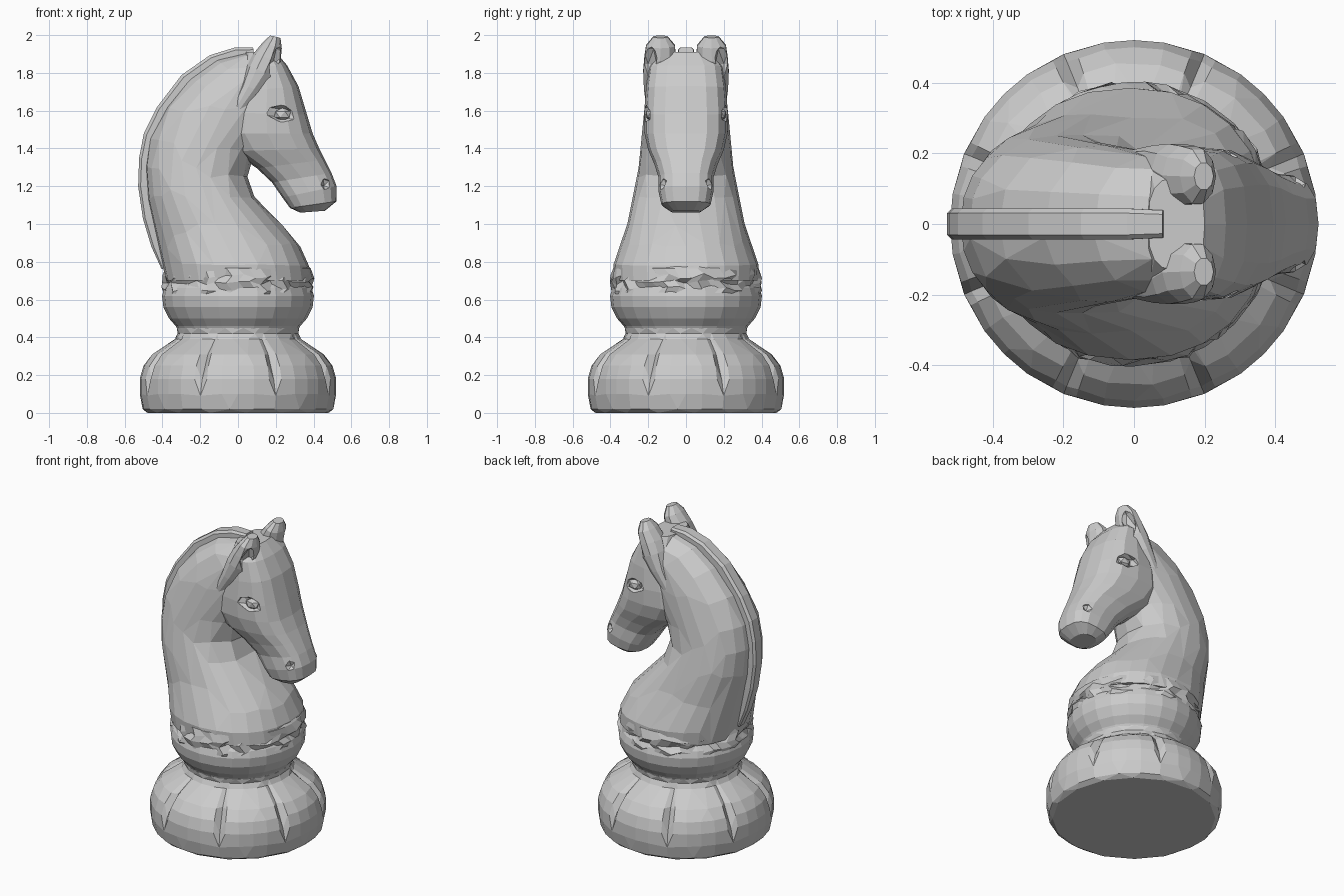
import bpy, bmesh, random
from math import sin, cos, pi, radians, copysign
from mathutils import Vector, Euler

random.seed(4)
if "Cube" in bpy.data.objects:
    bpy.data.objects.remove(bpy.data.objects["Cube"])

stone = bpy.data.materials.new("stone grey")
stone.use_nodes = True
GREY = (0.6, 0.6, 0.6, 1)
stone.diffuse_color = GREY
stone.node_tree.nodes["Principled BSDF"].inputs["Base Color"].default_value = GREY


def skin(name, rings):
    """Close a stack of equal rings into a capped solid."""
    bm = bmesh.new()
    loops = [[bm.verts.new(p) for p in ring] for ring in rings]
    n = len(loops[0])
    for a, b in zip(loops, loops[1:]):
        for i in range(n):
            j = (i + 1) % n
            bm.faces.new((a[i], a[j], b[j], b[i]))
    bm.faces.new(loops[0][::-1])
    bm.faces.new(loops[-1])
    bmesh.ops.recalc_face_normals(bm, faces=bm.faces)
    return finish(name, bm)


def finish(name, bm):
    mesh = bpy.data.meshes.new(name)
    bm.to_mesh(mesh)
    bm.free()
    mesh.materials.append(stone)
    ob = bpy.data.objects.new(name, mesh)
    bpy.context.collection.objects.link(ob)
    return ob


def loft(name, sections, n=20, power=1.0, y=0):
    """Sections: back x, back z, front x, front z, half width, optional y."""
    def shape(v):
        return copysign(abs(v) ** power, v)
    rings = []
    for bx, bz, fx, fz, w, *off in sections:
        back, front = Vector((bx, 0, bz)), Vector((fx, 0, fz))
        mid, half = (back + front) / 2, (front - back) / 2
        yc = Vector((0, y * off[0] if off else 0, 0))
        rings.append([mid + yc + half * shape(cos(t)) + Vector((0, w * shape(sin(t)), 0))
                      for t in (2 * pi * (i + 0.5 * (n < 10)) / n for i in range(n))])
    return skin(name, rings)


def blob(name, loc, size, tilt=0, div=1):
    bm = bmesh.new()
    bmesh.ops.create_icosphere(bm, subdivisions=div, radius=1)
    rot = Euler((0, tilt, 0)).to_matrix()
    for v in bm.verts:
        v.co = Vector(loc) + rot @ (v.co * Vector(size))
    return finish(name, bm)


def bake(ob, cutters=(), ratio=None):
    """Apply cuts and facet reduction, then drop the cutters."""
    for c in cutters:
        c.hide_render = True
        m = ob.modifiers.new("cut", 'BOOLEAN')
        m.operation, m.object, m.solver = 'DIFFERENCE', c, 'EXACT'
    if ratio:
        m = ob.modifiers.new("facets", 'DECIMATE')
        m.ratio = ratio
    dg = bpy.context.evaluated_depsgraph_get()
    mesh = bpy.data.meshes.new_from_object(ob.evaluated_get(dg))
    ob.modifiers.clear()
    ob.data = mesh
    for c in cutters:
        bpy.data.objects.remove(c)


# Lobed foot: eight bulges separated by narrow grooves
foot = [(.48, 0), (.505, .02), (.52, .1), (.52, .18), (.5, .25), (.455, .31),
        (.38, .36), (.335, .39), (.32, .42), (.325, .45)]
offsets = [0, 4, 13, 22.5, 32, 41]
rings = []
for r, z in foot:
    ring = []
    for lobe in range(8):
        for k, o in enumerate(offsets):
            depth = max(0, 1 - abs(z - .27) / .17)
            f = 1 - depth * (.11 if k == 0 else .015 if k in (1, 5) else 0)
            a = radians(22.5 + lobe * 45 + o)
            ring.append((r * f * cos(a), r * f * sin(a), z))
    rings.append(ring)
bake(skin("lobed_foot", rings), ratio=.6)

# Rounded collar above the waist
collar = [(.31, .42), (.33, .46), (.365, .5), (.395, .56), (.402, .62), (.39, .66), (.36, .7)]
skin("collar", [[(r * cos(t), r * sin(t), z) for t in (2 * pi * i / 24 for i in range(24))]
                for r, z in collar])

# Crumpled carved band: staggered rows pushed in and out
rings = []
for row, (r, z) in enumerate([(.39, .62), (.4, .655), (.395, .69), (.395, .725), (.385, .765), (.36, .79)]):
    inner = 0 < row < 4
    ring = []
    for i in range(40):
        t = 2 * pi * (i + .5 * (row % 2)) / 40
        rr = r + (random.uniform(-.03, .012) if inner else 0)
        zz = z + (random.uniform(-.014, .014) if inner else 0)
        ring.append((rr * cos(t), rr * sin(t), zz))
    rings.append(ring)
skin("carved_band", rings)

# Arched neck
neck = loft("neck", [
    (-.385, .7, .385, .7, .38), (-.4, .79, .375, .78, .385), (-.42, .88, .33, .88, .35),
    (-.45, 1.0, .23, 1.0, .31), (-.48, 1.15, .09, 1.14, .283), (-.49, 1.3, .05, 1.25, .255),
    (-.465, 1.45, .08, 1.36, .24), (-.38, 1.62, .12, 1.43, .23), (-.25, 1.77, .17, 1.5, .215),
    (-.11, 1.87, .2, 1.58, .195), (.04, 1.91, .24, 1.65, .17)], n=24, power=.9)
bake(neck, ratio=.6)

# Mane ridge along the back of the neck
loft("mane", [
    (-.405, .76, -.36, .78, .03), (-.46, .88, -.38, .9, .035), (-.505, 1.03, -.42, 1.04, .042),
    (-.53, 1.2, -.44, 1.2, .045), (-.525, 1.35, -.43, 1.33, .045), (-.5, 1.48, -.4, 1.43, .045),
    (-.43, 1.62, -.34, 1.56, .045), (-.3, 1.79, -.22, 1.71, .045), (-.15, 1.895, -.1, 1.8, .045),
    (-.02, 1.935, 0, 1.84, .045), (.08, 1.935, .09, 1.86, .04)], n=8, power=.4)

# Head, lofted from poll to chin
head = loft("head", [
    (.04, 1.91, .2, 1.91, .13), (.02, 1.83, .26, 1.84, .195), (-.01, 1.7, .32, 1.73, .212),
    (-.065, 1.59, .365, 1.58, .222), (-.085, 1.48, .395, 1.48, .22), (-.03, 1.385, .43, 1.4, .2),
    (.1, 1.295, .46, 1.34, .168), (.18, 1.22, .495, 1.27, .145), (.235, 1.14, .522, 1.2, .145),
    (.275, 1.085, .522, 1.12, .13), (.33, 1.06, .46, 1.07, .08)], n=16, power=.72)
cuts = []
for s in (-1, 1):
    cuts.append(blob("eye_cutter", (.235, s * .215, 1.585), (.095, .045, .048), .15))
    cuts.append(blob("nostril_cutter", (.468, s * .135, 1.215), (.03, .04, .036), .3))
bake(head, cuts)

for s, side in ((-1, "right"), (1, "left")):
    # Eyeball set in its socket
    blob(side + "_eye", (.235, s * .186, 1.58), (.05, .03, .036))
    # Upright ear with a hollow facing out and forward
    ear = loft(side + "_ear", [
        (-.03, 1.62, .03, 1.6, .02, .19), (.02, 1.74, .12, 1.7, .045, .18),
        (.05, 1.84, .19, 1.78, .075, .155), (.08, 1.9, .225, 1.86, .088, .137),
        (.13, 1.96, .232, 1.93, .08, .135), (.17, 1.998, .225, 1.985, .04, .135)], n=10, y=s)
    bake(ear, [blob("ear_cutter", (.215, s * .2, 1.87), (.05, .055, .1), .45)])
